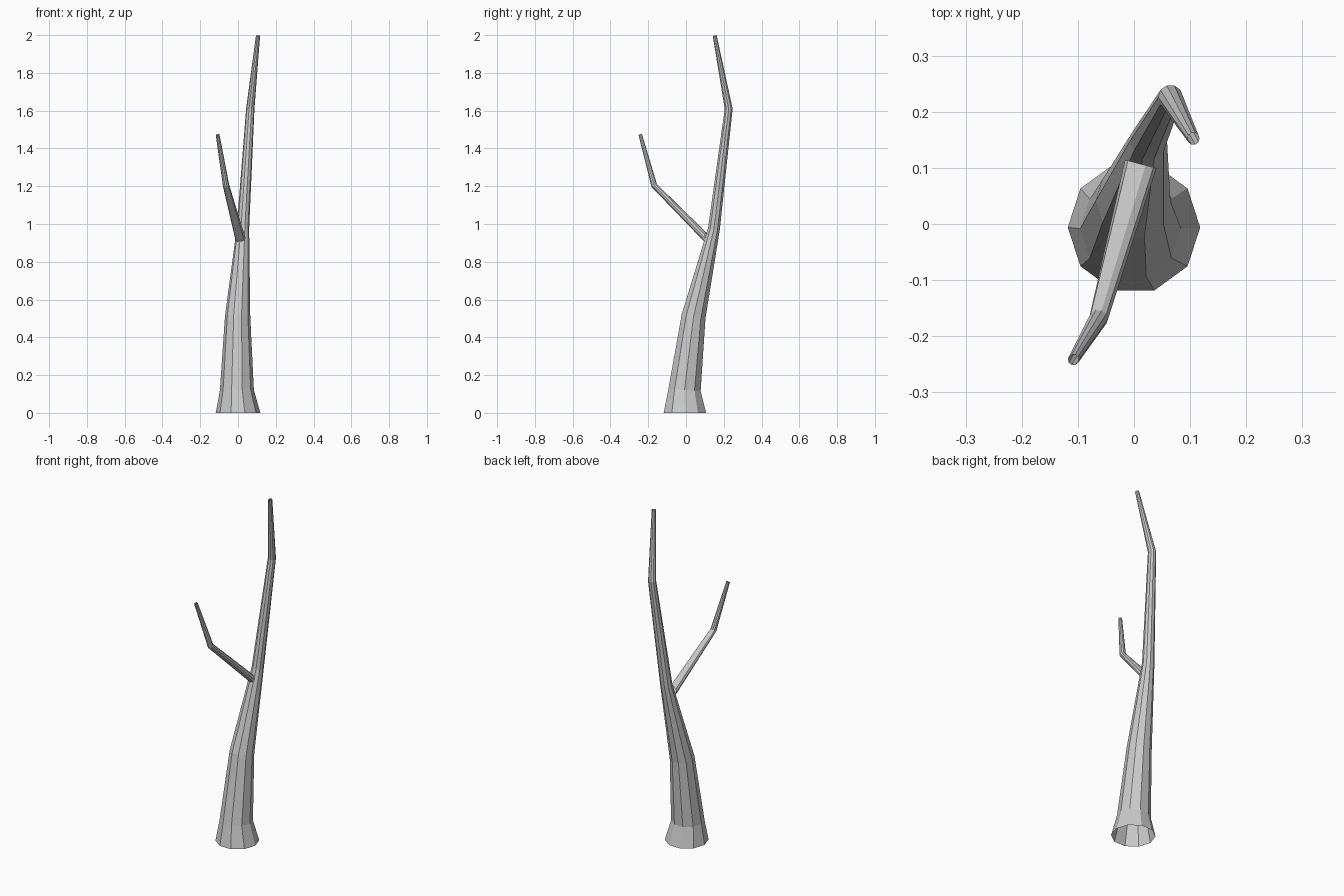
import bpy
import bmesh
from math import cos, sin, tau
from mathutils import Vector

SIDES = 10

cube = bpy.data.objects.get("Cube")
if cube:
    bpy.data.objects.remove(cube, do_unlink=True)

# Plain grey bark
bark = bpy.data.materials.new("grey_bark")
bark.use_nodes = True
grey = (0.6, 0.6, 0.6, 1.0)
bark.diffuse_color = grey
bark.node_tree.nodes["Principled BSDF"].inputs["Base Color"].default_value = grey


def limb(name, stations, start_normal):
    """Faceted, open-ended tube through (centre, radius) stations."""
    centres = [Vector(c) for c, r in stations]
    steps = [(b - a).normalized() for a, b in zip(centres, centres[1:])]
    normals = [Vector(start_normal).normalized()]
    normals += [(a + b).normalized() for a, b in zip(steps, steps[1:])]
    normals.append(steps[-1])

    bm = bmesh.new()
    rings = []
    for centre, normal, (_, radius) in zip(centres, normals, stations):
        across = Vector((1, 0, 0))
        across = (across - normal * across.dot(normal)).normalized()
        up = normal.cross(across)
        rings.append([
            bm.verts.new(centre + radius * (across * cos(tau * i / SIDES) + up * sin(tau * i / SIDES)))
            for i in range(SIDES)])
    for low, high in zip(rings, rings[1:]):
        for i in range(SIDES):
            j = (i + 1) % SIDES
            bm.faces.new((low[i], low[j], high[j], high[i]))

    mesh = bpy.data.meshes.new(name)
    bm.to_mesh(mesh)
    bm.free()
    mesh.materials.append(bark)
    obj = bpy.data.objects.new(name, mesh)
    bpy.context.collection.objects.link(obj)
    return obj


# Leaning trunk with a flared foot
limb("trunk", [
    ((0, -0.006, 0), 0.118),
    ((-0.006, -0.008, 0.12), 0.090),
    ((-0.002, 0.04, 0.51), 0.067),
    ((0.026, 0.148, 0.975), 0.033),
    ((0.065, 0.226, 1.61), 0.022),
    ((0.106, 0.152, 1.997), 0.011),
], (0, 0, 1))

# Side branch, its upright root ring set against the trunk
limb("side_branch", [
    ((0.012, 0.107, 0.926), 0.029),
    ((-0.063, -0.168, 1.203), 0.017),
    ((-0.108, -0.242, 1.473), 0.010),
], (-0.26, -0.97, 0))
